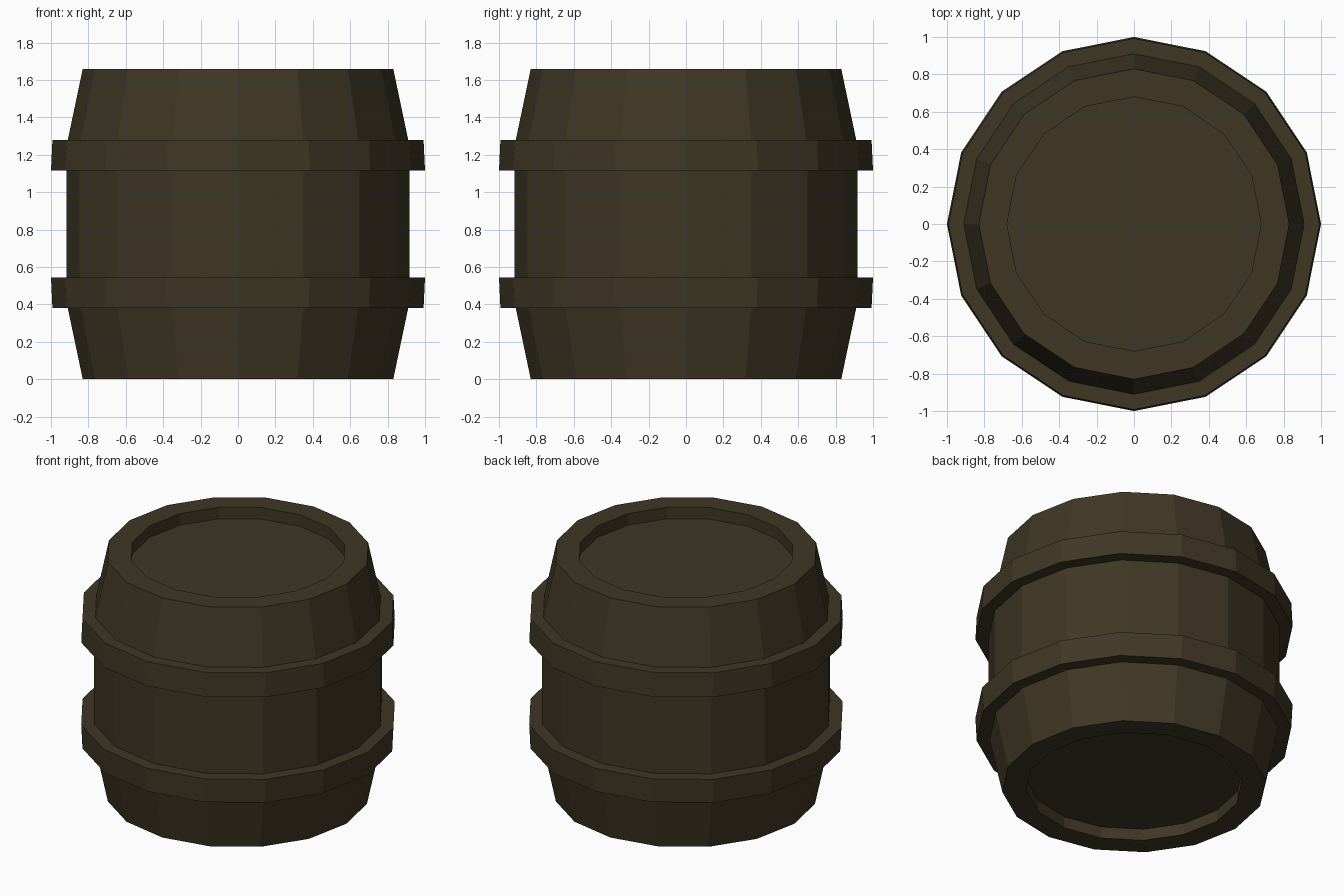
import bpy, bmesh, math

if "Cube" in bpy.data.objects:
    bpy.data.objects.remove(bpy.data.objects["Cube"])

SIDES = 16

wood = bpy.data.materials.new("dark_wood")
wood.diffuse_color = (0.050, 0.038, 0.018, 1)
wood.use_nodes = True
wood.node_tree.nodes["Principled BSDF"].inputs["Base Color"].default_value = wood.diffuse_color


def lathe(name, profile, mat, caps=False, closed=False):
    """Revolve (radius, z) points into a flat-faced 16-sided solid."""
    bm = bmesh.new()
    rings = []
    for r, z in profile:
        rings.append([bm.verts.new((r * math.cos(2 * math.pi * i / SIDES),
                                    r * math.sin(2 * math.pi * i / SIDES), z))
                      for i in range(SIDES)])
    pairs = list(zip(rings, rings[1:]))
    if closed:
        pairs.append((rings[-1], rings[0]))
    for a, b in pairs:
        for i in range(SIDES):
            j = (i + 1) % SIDES
            bm.faces.new((a[i], a[j], b[j], b[i]))
    if caps:
        bm.faces.new(rings[0][::-1])
        bm.faces.new(rings[-1])
    bmesh.ops.recalc_face_normals(bm, faces=bm.faces)
    me = bpy.data.meshes.new(name)
    bm.to_mesh(me)
    bm.free()
    me.materials.append(mat)
    ob = bpy.data.objects.new(name, me)
    bpy.context.collection.objects.link(ob)
    return ob


H = 1.66

# Barrel body: recessed lids at both ends, bulging staves between
lower = [(0.68, 0.08), (0.68, 0.0), (0.83, 0.0), (0.91, 0.38), (0.917, 0.545)]
upper = [(r, H - z) for r, z in reversed(lower)]
lathe("barrel_body", lower + upper, wood, caps=True)

# Two hoops, mirrored about mid height, slightly wider toward the middle
hoop = [(0.905, 0.38), (0.992, 0.38), (1.0, 0.545), (0.912, 0.545)]
lathe("lower_hoop", hoop, wood, closed=True)
lathe("upper_hoop", [(r, H - z) for r, z in hoop], wood, closed=True)
